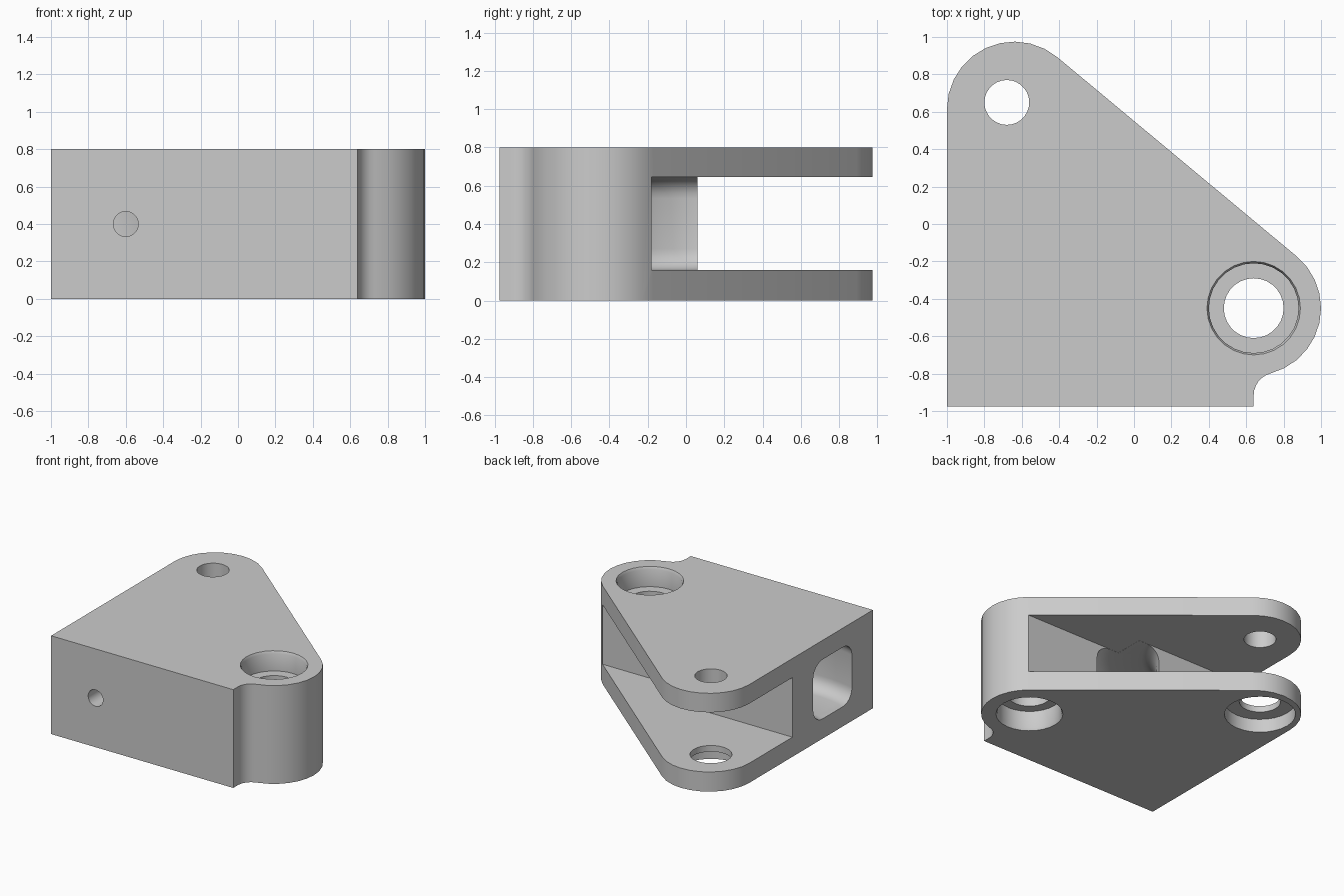
import bpy, bmesh, math
from mathutils import Matrix, Vector

if "Cube" in bpy.data.objects:
    bpy.data.objects.remove(bpy.data.objects["Cube"])

grey = bpy.data.materials.new("plain_grey")
grey.use_nodes = True
COLOUR = (0.6, 0.6, 0.6, 1)
grey.diffuse_color = COLOUR
grey.node_tree.nodes["Principled BSDF"].inputs["Base Color"].default_value = COLOUR

HEIGHT, SLOT_LOW, SLOT_HIGH = 0.8, 0.16, 0.645


def finish(name, bm):
    bmesh.ops.recalc_face_normals(bm, faces=bm.faces)
    mesh = bpy.data.meshes.new(name)
    bm.to_mesh(mesh)
    bm.free()
    mesh.materials.append(grey)
    obj = bpy.data.objects.new(name, mesh)
    bpy.context.collection.objects.link(obj)
    return obj


def arc(cx, cy, r, start, end, steps):
    angles = [math.radians(start + (end - start) * i / steps) for i in range(steps + 1)]
    return [(cx + r * math.cos(a), cy + r * math.sin(a)) for a in angles]


def prism(name, points, z0, z1):
    bm = bmesh.new()
    face = bm.faces.new([bm.verts.new((x, y, z0)) for x, y in points])
    top = bmesh.ops.extrude_face_region(bm, geom=[face])["geom"]
    verts = [v for v in top if isinstance(v, bmesh.types.BMVert)]
    bmesh.ops.translate(bm, verts=verts, vec=(0, 0, z1 - z0))
    return finish(name, bm)


cutters = []


def drill(x, y, z0, z1, r0, r1=None):
    """Round vertical cutter, tapered when the two radii differ."""
    bm = bmesh.new()
    place = Matrix.Translation((x, y, (z0 + z1) / 2))
    bmesh.ops.create_cone(bm, cap_ends=True, segments=28, radius1=r0,
                          radius2=r0 if r1 is None else r1, depth=z1 - z0, matrix=place)
    cutters.append(finish("drill_cutter", bm))


# Body outline: two rounded ends joined by a tangent, with a small hollow fillet
big, small, R = Vector((0.64, -0.45)), Vector((-0.64, 0.615)), 0.36
span = small - big
tangent = math.degrees(math.atan2(-span.x, span.y))
outline = [(-1, -0.975), (0.64, -0.975)]
outline += arc(0.76, -0.915, 0.12, 180, 104.5, 6)
outline += arc(big.x, big.y, R, -75.5, tangent, 10)[1:]
outline += arc(small.x, small.y, R, tangent, 180, 10)
body = prism("bracket_body", outline, 0, HEIGHT)

# Stepped slot that leaves the two plates of the fork
slot = [(-1.2, 0.06), (0, 0.06), (0, -0.18), (1.2, -0.18), (1.2, 1.2), (-1.2, 1.2)]
cutters.append(prism("slot_cutter", slot, SLOT_LOW, SLOT_HIGH))

# Curved rounded-rectangle tunnel from the side window into the slot
r_in, r_out, corner, inset = 0.58, 1.045, 0.11, 0.001
low, high = SLOT_LOW + inset, SLOT_HIGH - inset
section = []
for r, z, start in ((r_out - corner, high - corner, 0), (r_in + corner, high - corner, 90),
                    (r_in + corner, low + corner, 180), (r_out - corner, low + corner, 270)):
    section += arc(r, z, corner, start, start + 90, 6)
bm = bmesh.new()
rings = []
STEPS = 26
for i in range(STEPS + 1):
    a = math.radians(-137 + 127 * i / STEPS)
    rings.append([bm.verts.new((-0.72 + r * math.cos(a), 0.3 + r * math.sin(a), z))
                  for r, z in section])
count = len(section)
for one, two in zip(rings, rings[1:]):
    for k in range(count):
        n = (k + 1) % count
        bm.faces.new((one[k], one[n], two[n], two[k]))
bm.faces.new(rings[0])
bm.faces.new(rings[-1])
cutters.append(finish("tunnel_cutter", bm))

# Large bore with a chamfered recess at both ends
drill(big.x, big.y, -0.1, HEIGHT + 0.1, 0.16)
drill(big.x, big.y, HEIGHT - 0.16, HEIGHT + 0.1, 0.24)
drill(big.x, big.y, HEIGHT - 0.02, HEIGHT + 0.02, 0.24, 0.26)
drill(big.x, big.y, -0.1, 0.16, 0.24)
drill(big.x, big.y, -0.02, 0.02, 0.26, 0.24)

# Fork holes: plain in the upper plate, recessed from below in the lower plate
drill(-0.68, 0.65, 0.4, HEIGHT + 0.1, 0.12)
drill(-0.68, 0.65, -0.1, 0.4, 0.155)
drill(-0.68, 0.65, -0.1, 0.11, 0.265)

# Small hole from the front face into the tunnel
bm = bmesh.new()
turn = Matrix.Translation((-0.6, -0.85, 0.4)) @ Matrix.Rotation(math.pi / 2, 4, "X")
bmesh.ops.create_cone(bm, cap_ends=True, segments=24, radius1=0.067, radius2=0.067,
                      depth=0.5, matrix=turn)
cutters.append(finish("front_hole_cutter", bm))

# Cut everything and bake the result
for cutter in cutters:
    cutter.hide_render = True
    mod = body.modifiers.new("cut", "BOOLEAN")
    mod.operation, mod.solver, mod.object = "DIFFERENCE", "EXACT", cutter
bpy.context.view_layer.update()
graph = bpy.context.evaluated_depsgraph_get()
baked = bpy.data.meshes.new_from_object(body.evaluated_get(graph))
body.modifiers.clear()
body.data = baked
for cutter in cutters:
    bpy.data.objects.remove(cutter)

bpy.ops.object.select_all(action="DESELECT")
body.select_set(True)
bpy.context.view_layer.objects.active = body
bpy.ops.object.shade_smooth_by_angle(angle=math.radians(30))
